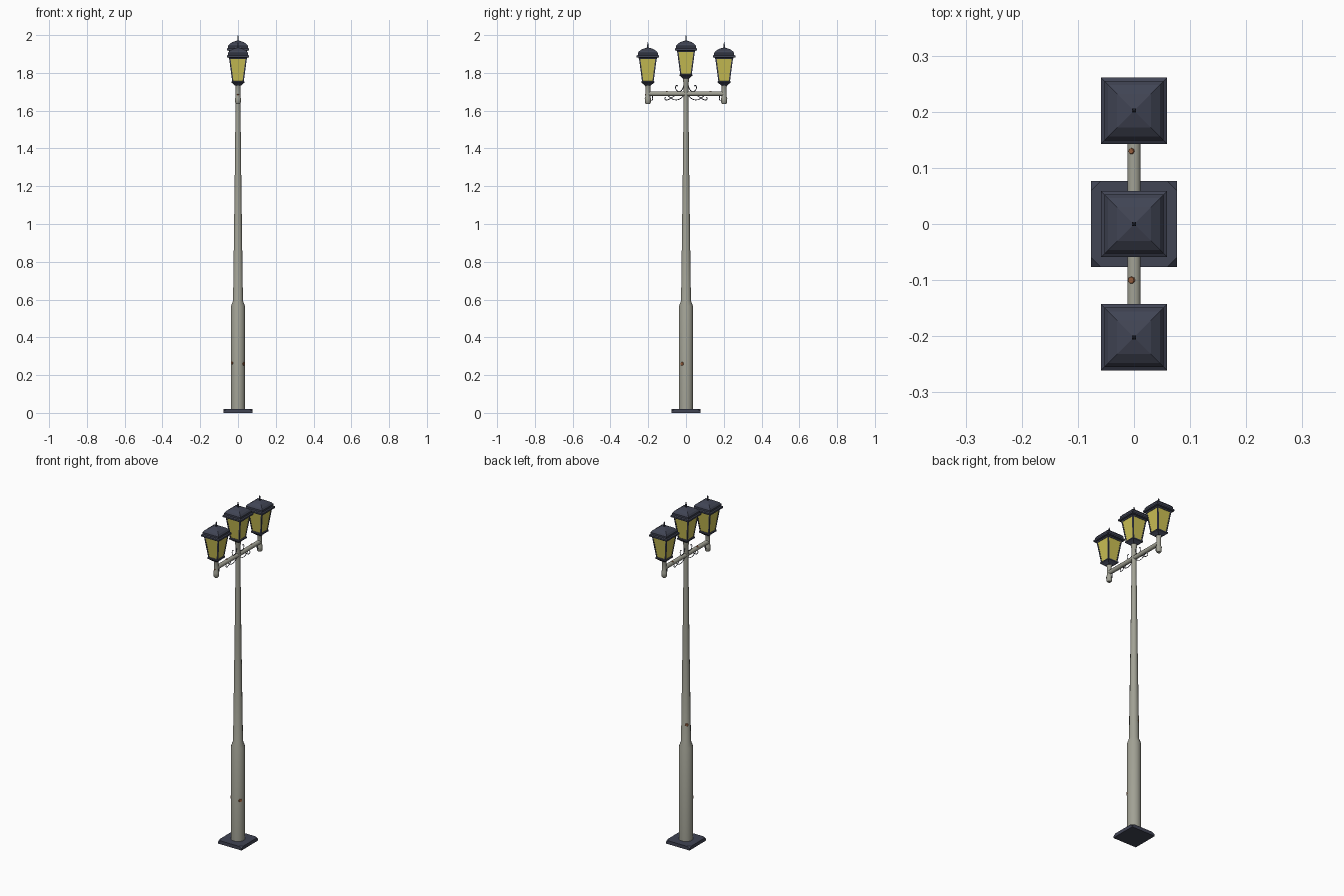
import bpy, bmesh, math
from mathutils import Vector, Matrix

if "Cube" in bpy.data.objects:
    bpy.data.objects.remove(bpy.data.objects["Cube"])


def material(name, rgb):
    m = bpy.data.materials.new(name)
    m.diffuse_color = (*rgb, 1)
    m.use_nodes = True
    m.node_tree.nodes["Principled BSDF"].inputs["Base Color"].default_value = m.diffuse_color
    return m


GREY = material("weathered_grey", (0.36, 0.36, 0.30))
DARK = material("dark_blue_iron", (0.052, 0.058, 0.088))
GLASS = material("yellow_glass", (0.60, 0.53, 0.09))
RUST = material("rust", (0.30, 0.11, 0.045))


def make(name, bm, mat, smooth=False):
    bmesh.ops.recalc_face_normals(bm, faces=bm.faces)
    me = bpy.data.meshes.new(name)
    bm.to_mesh(me)
    bm.free()
    me.materials.append(mat)
    ob = bpy.data.objects.new(name, me)
    bpy.context.collection.objects.link(ob)
    if smooth:
        bpy.context.view_layer.objects.active = ob
        ob.select_set(True)
        bpy.ops.object.shade_smooth_by_angle(angle=math.radians(40))
        ob.select_set(False)
    return ob


def lathe(name, profile, mat, sides=12, at=(0, 0, 0), smooth=True, matrix=None):
    """Closed turned part from (radius, z) pairs."""
    bm = bmesh.new()
    rings = []
    for r, z in profile:
        rings.append([bm.verts.new((r * math.cos(a), r * math.sin(a), z))
                      for a in [math.tau * (i + 0.5) / sides for i in range(sides)]])
    for a, b in zip(rings, rings[1:]):
        for i in range(sides):
            j = (i + 1) % sides
            bm.faces.new((a[i], a[j], b[j], b[i]))
    bm.faces.new(rings[0][::-1])
    bm.faces.new(rings[-1])
    bm.transform(matrix or Matrix.Translation(at))
    return make(name, bm, mat, smooth)


def square(name, profile, mat, at):
    """Square stacked part from (half width, z) pairs."""
    return lathe(name, [(h * math.sqrt(2), z) for h, z in profile], mat, 4, at, False)


def hull(bm, points):
    verts = [bm.verts.new(p) for p in points]
    bmesh.ops.convex_hull(bm, input=verts)


# Base plate with clipped, sloping top corners
bm = bmesh.new()
B, C = 0.077, 0.059
pts = []
for sx in (-1, 1):
    for sy in (-1, 1):
        pts += [(sx * B, sy * B, 0), (sx * B, sy * B, 0.009),
                (sx * C, sy * B, 0.02), (sx * B, sy * C, 0.02)]
hull(bm, pts)
make("base_plate", bm, DARK)

# Pole with thick lower sleeve
lathe("pole", [(0.038, 0.015), (0.038, 0.565), (0.027, 0.595), (0.0185, 1.2),
               (0.0155, 1.46), (0.0125, 1.65), (0.0125, 1.745),
               (0.016, 1.755), (0.016, 1.78)], GREY)

# Cross arm
lathe("cross_arm", [(0.0125, -0.2), (0.0125, 0.2)], GREY, 10,
      matrix=Matrix.Translation((0, 0, 1.69)) @ Matrix.Rotation(math.pi / 2, 4, 'X'))


def lantern(label, y, z):
    at = (0, y, z)
    square(label + "_bottom_cap", [(0.016, -0.002), (0.022, 0.004), (0.034, 0.013),
                                   (0.034, 0.020), (0.030, 0.023)], DARK, at)
    square(label + "_glass", [(0.029, 0.02), (0.046, 0.15)], GLASS, at)
    square(label + "_roof", [(0.047, 0.139), (0.050, 0.145), (0.059, 0.147),
                             (0.059, 0.156), (0.053, 0.160), (0.053, 0.170),
                             (0.046, 0.180), (0.030, 0.191), (0.004, 0.199)], DARK, at)
    square(label + "_finial", [(0.0035, 0.195), (0.0035, 0.212), (0.0012, 0.228)], DARK, at)
    # Corner bars follow the slope of the glass
    bm = bmesh.new()
    for sx in (-1, 1):
        for sy in (-1, 1):
            hull(bm, [(sx * (h - dx), y + sy * (h - dy), z + dz)
                      for h, dz in ((0.0305, 0.018), (0.0475, 0.146))
                      for dx in (0, 0.007) for dy in (0, 0.007)])
    make(label + "_corner_bars", bm, DARK)


lantern("centre_lantern", 0, 1.772)
for side, s in (("front", -1), ("back", 1)):
    y = s * 0.202
    lantern(side + "_lantern", y, 1.735)
    # Upright holder at each arm end
    lathe(side + "_holder", [(0.010, 1.635), (0.0155, 1.643), (0.0165, 1.664),
                             (0.013, 1.675), (0.013, 1.725), (0.017, 1.738)],
          GREY, 10, (0, y, 0))


# Thin scroll ironwork around the arm
def scroll(name, pts):
    cu = bpy.data.curves.new(name, 'CURVE')
    cu.dimensions = '3D'
    cu.bevel_depth = 0.002
    cu.bevel_resolution = 0
    cu.resolution_u = 5
    sp = cu.splines.new('NURBS')
    sp.points.add(len(pts) - 1)
    for p, (y, z) in zip(sp.points, pts):
        p.co = (0, y, z, 1)
    sp.use_endpoint_u = True
    sp.order_u = 3
    tmp = bpy.data.objects.new(name, cu)
    bpy.context.collection.objects.link(tmp)
    me = bpy.data.meshes.new_from_object(tmp.evaluated_get(bpy.context.evaluated_depsgraph_get()))
    bpy.data.objects.remove(tmp)
    me.materials.clear()
    me.materials.append(DARK)
    bpy.context.collection.objects.link(bpy.data.objects.new(name, me))


for side, s in (("front", -1), ("back", 1)):
    for part, pts in (
        ("lower_scroll", [(0.012, 1.68), (0.03, 1.66), (0.06, 1.655), (0.085, 1.67), (0.10, 1.682)]),
        ("lower_curl", [(0.06, 1.68), (0.08, 1.665), (0.105, 1.653), (0.115, 1.665), (0.108, 1.672)]),
        ("upper_scroll", [(0.012, 1.735), (0.018, 1.705), (0.045, 1.70), (0.058, 1.72), (0.05, 1.738), (0.042, 1.73)]),
        ("holder_hook", [(0.19, 1.66), (0.182, 1.652), (0.175, 1.662), (0.178, 1.68)]),
    ):
        scroll(f"{side}_{part}", [(s * y, z) for y, z in pts])


# Thin rust spots: position, outward direction, radius
for i, (pos, out, r) in enumerate((
    ((0.031, -0.0215, 0.26), (0.031, -0.0215, 0), 0.011),
    ((-0.031, -0.0215, 0.265), (-0.031, -0.0215, 0), 0.009),
    ((-0.0175, 0.0175, 0.70), (-1, 1, 0), 0.010),
    ((-0.005, 0.13, 1.702), (-0.4, 0, 1), 0.006),
    ((-0.005, -0.10, 1.702), (-0.4, 0, 1), 0.007),
    ((0.0, -0.2155, 1.685), (0, -1, 0), 0.005),
)):
    q = Vector(out).to_track_quat('Z', 'Y').to_matrix().to_4x4()
    lathe(f"rust_spot_{i + 1}", [(r, -0.002), (r * 0.8, 0.001)], RUST, 7,
          smooth=False, matrix=Matrix.Translation(pos) @ q)
